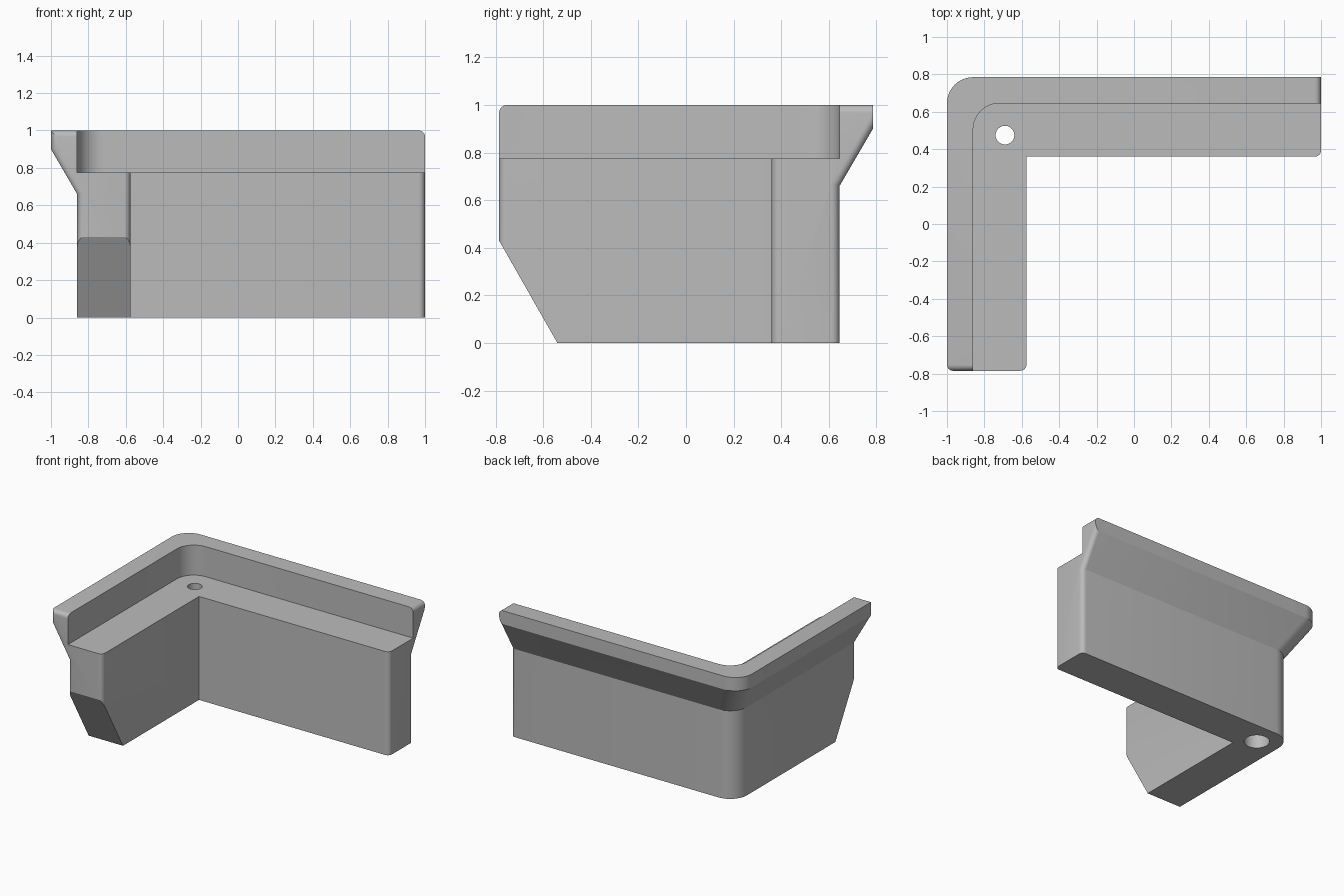
import bpy, bmesh, math
from mathutils import Vector

cube = bpy.data.objects.get("Cube")
if cube:
    bpy.data.objects.remove(cube, do_unlink=True)

grey = bpy.data.materials.new("matte_grey")
grey.use_nodes = True
COLOUR = (0.5, 0.5, 0.5, 1)
grey.diffuse_color = COLOUR
grey.node_tree.nodes["Principled BSDF"].inputs["Base Color"].default_value = COLOUR

LEFT, BACK = -0.86, 0.645      # outer faces of the two arms
ARM, LIP, RADIUS, FILLET = 0.285, 0.14, 0.14, 0.05
STEPS = 12

# Cross-section as (distance outward from the outer face, height)
PROFILE = [(-ARM, 0), (0, 0), (0, 0.66), (LIP, 0.9), (LIP, 1),
           (0, 1), (0, 0.775), (-ARM, 0.775)]


def arc_ring(angle):
    """Section through the rounded outer corner."""
    ring = []
    for d, z in PROFILE:
        if d < 0:
            ring.append((LEFT + ARM, BACK - ARM, z))
        else:
            ring.append((LEFT + RADIUS - d + RADIUS * math.cos(angle),
                         BACK - RADIUS + d + RADIUS * math.sin(angle), z))
    return ring


rings = [[(LEFT - d, -0.785, z) for d, z in PROFILE]]
rings += [arc_ring(math.pi - math.pi / 2 * i / STEPS) for i in range(STEPS + 1)]
rings += [[(1, BACK + d, z) for d, z in PROFILE]]

# Sweep the section round the corner
bm = bmesh.new()
loops = [[bm.verts.new(p) for p in ring] for ring in rings]
n = len(PROFILE)
for a, b in zip(loops, loops[1:]):
    for i in range(n):
        j = (i + 1) % n
        bm.faces.new((a[i], a[j], b[j], b[i]))
bm.faces.new(loops[0])
bm.faces.new(loops[-1])
bmesh.ops.remove_doubles(bm, verts=bm.verts[:], dist=0.0001)
bmesh.ops.dissolve_limit(bm, angle_limit=0.01, verts=bm.verts[:], edges=bm.edges[:])
bmesh.ops.recalc_face_normals(bm, faces=bm.faces[:])


# Round the edges of both end faces
def is_fillet(edge):
    p, q = (v.co for v in edge.verts)
    left_end = max(p.y, q.y) < -0.78
    right_end = min(p.x, q.x) > 0.99
    if not (left_end or right_end):
        return False
    out = [(LEFT - v.x) if left_end else (v.y - BACK) for v in (p, q)]
    low, high = sorted((p.z, q.z))
    if high - low < 0.01:
        return low > 0.99                       # top of the lip
    if min(out) > LIP - 0.01:
        return left_end                         # outer edge of the lip
    return low < 0.7                            # body sides and slope


bmesh.ops.bevel(bm, geom=[e for e in bm.edges if is_fillet(e)], offset=FILLET,
                offset_type='OFFSET', segments=6, profile=0.5,
                affect='EDGES', clamp_overlap=True)

# Slanted cut under the front end
cut = bmesh.ops.bisect_plane(bm, geom=bm.verts[:] + bm.edges[:] + bm.faces[:],
                             plane_co=Vector((0, -0.54, 0)),
                             plane_no=Vector((0, -0.43, -0.245)), clear_outer=True)
rim = [g for g in cut["geom_cut"] if isinstance(g, bmesh.types.BMEdge)]
bmesh.ops.holes_fill(bm, edges=rim, sides=0)
bmesh.ops.recalc_face_normals(bm, faces=bm.faces[:])

mesh = bpy.data.meshes.new("corner_bracket")
bm.to_mesh(mesh)
bm.free()
mesh.materials.append(grey)
bracket = bpy.data.objects.new("corner_bracket", mesh)
bpy.context.collection.objects.link(bracket)


# Screw hole with a wider recess from below
def drill(name, radius, bottom, top):
    bpy.ops.mesh.primitive_cylinder_add(vertices=40, radius=radius, depth=top - bottom,
                                        location=(-0.69, 0.475, (top + bottom) / 2))
    cutter = bpy.context.object
    cutter.name = name
    cutter.data.materials.append(grey)
    mod = bracket.modifiers.new(name, 'BOOLEAN')
    mod.operation, mod.solver, mod.object = 'DIFFERENCE', 'EXACT', cutter
    bpy.context.view_layer.objects.active = bracket
    bpy.ops.object.modifier_apply(modifier=name)
    bpy.data.objects.remove(cutter, do_unlink=True)


drill("screw_hole", 0.05, -0.1, 0.9)
drill("screw_recess", 0.087, -0.1, 0.55)

bpy.ops.object.select_all(action='DESELECT')
bracket.select_set(True)
bpy.context.view_layer.objects.active = bracket
bpy.ops.object.shade_smooth_by_angle(angle=math.radians(28))
